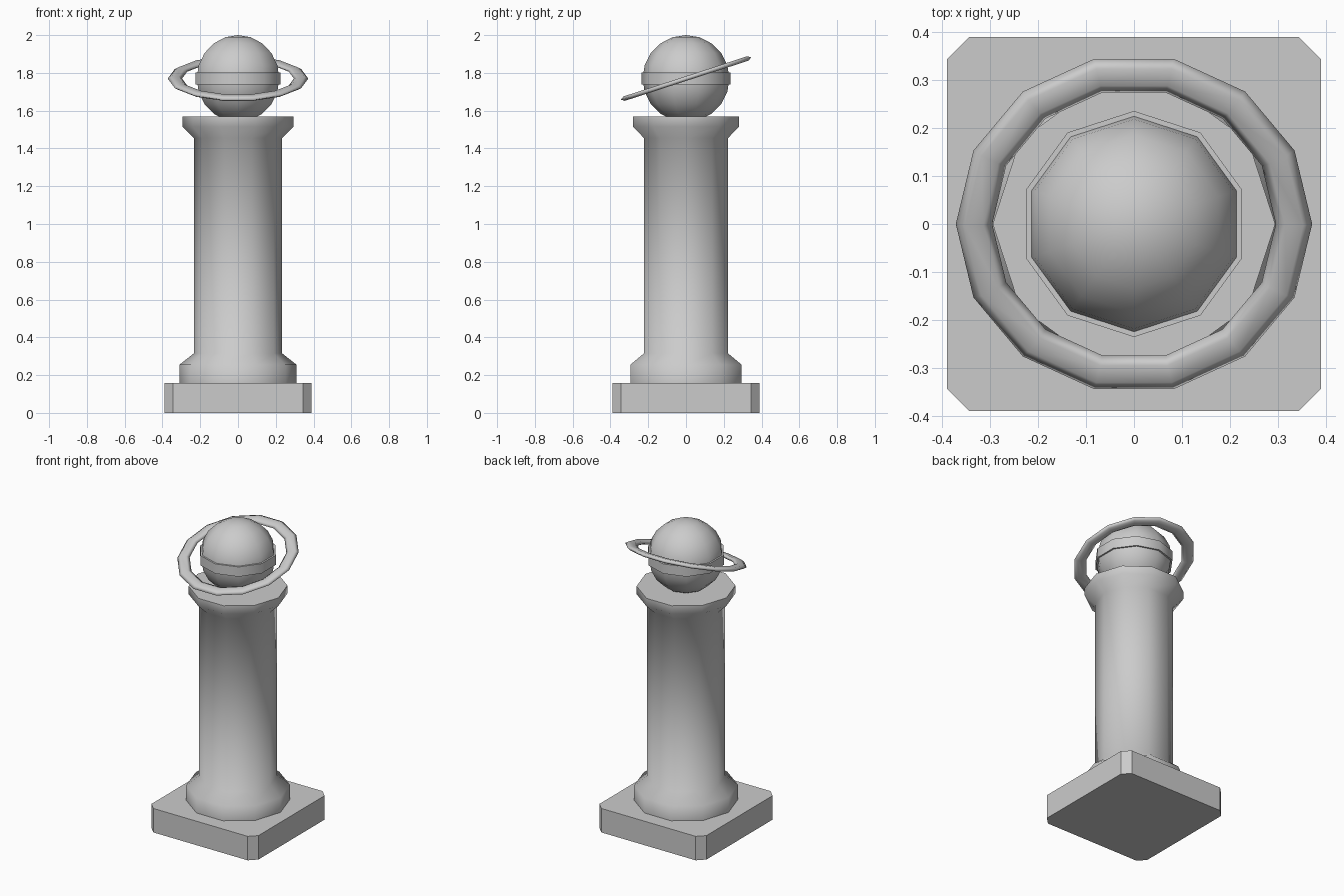
import bpy, bmesh, math
from mathutils import Matrix

if "Cube" in bpy.data.objects:
    bpy.data.objects.remove(bpy.data.objects["Cube"])

stone = bpy.data.materials.new("grey_stone")
stone.diffuse_color = (0.6, 0.6, 0.6, 1)
stone.use_nodes = True
stone.node_tree.nodes["Principled BSDF"].inputs["Base Color"].default_value = stone.diffuse_color


def finish(name, bm, smooth_angle=None):
    bmesh.ops.remove_doubles(bm, verts=bm.verts, dist=1e-5)
    bmesh.ops.recalc_face_normals(bm, faces=bm.faces)
    me = bpy.data.meshes.new(name)
    bm.to_mesh(me)
    bm.free()
    me.materials.append(stone)
    ob = bpy.data.objects.new(name, me)
    bpy.context.collection.objects.link(ob)
    if smooth_angle is not None:
        bpy.ops.object.select_all(action='DESELECT')
        bpy.context.view_layer.objects.active = ob
        ob.select_set(True)
        bpy.ops.object.shade_smooth_by_angle(angle=math.radians(smooth_angle))
    return ob


def lathe(profile, sides, offset=0.0, closed=False):
    """Revolve (radius, z) points around z; open profiles get end caps."""
    bm = bmesh.new()
    rings = []
    for r, z in profile:
        rings.append([bm.verts.new((r * math.cos(offset + i * math.tau / sides),
                                    r * math.sin(offset + i * math.tau / sides), z))
                      for i in range(sides)])
    pairs = list(zip(rings, rings[1:]))
    if closed:
        pairs.append((rings[-1], rings[0]))
    for a, b in pairs:
        for i in range(sides):
            j = (i + 1) % sides
            bm.faces.new((a[i], a[j], b[j], b[i]))
    if not closed:
        bm.faces.new(rings[0][::-1])
        bm.faces.new(rings[-1])
    return bm


# square plinth with cut corners
h, c = 0.39, 0.046
outline = [(h, c - h), (h, h - c), (h - c, h), (c - h, h),
           (-h, h - c), (-h, c - h), (c - h, -h), (h - c, -h)]
bm = bmesh.new()
low = [bm.verts.new((x, y, 0)) for x, y in outline]
top = [bm.verts.new((x, y, 0.158)) for x, y in outline]
bm.faces.new(low[::-1])
bm.faces.new(top)
for i in range(8):
    j = (i + 1) % 8
    bm.faces.new((low[i], low[j], top[j], top[i]))
finish("plinth", bm)

# column with flared foot and capital
column = [(0.31, 0.157), (0.31, 0.255), (0.234, 0.315),
          (0.234, 1.455), (0.295, 1.515), (0.295, 1.568)]
finish("column", lathe(column, 10), 80)

# globe
R, CZ = 0.23, 1.77
globe = [(R * math.sin(math.pi * k / 10), CZ - R * math.cos(math.pi * k / 10))
         for k in range(1, 10)]
bm = lathe(globe, 10, math.radians(18))
for f in [f for f in bm.faces if len(f.verts) == 10]:
    z = CZ + R if f.calc_center_median().z > CZ else CZ - R
    pole = bmesh.ops.poke(bm, faces=[f])["verts"][0]
    pole.co = (0, 0, z)
finish("globe", bm, 60)

# belt around the globe
belt = [(0.2, 1.738), (0.236, 1.738), (0.236, 1.802), (0.2, 1.802)]
finish("globe_belt", lathe(belt, 10, math.radians(18), closed=True), 50)

# tilted flattened ring
section = [(0.334 + 0.038 * math.cos(k * math.tau / 6),
            0.014 * math.sin(k * math.tau / 6)) for k in range(6)]
bm = lathe(section, 14, closed=True)
bm.transform(Matrix.Translation((0, 0, CZ)) @ Matrix.Rotation(math.radians(18), 4, 'X'))
finish("orbit_ring", bm, 180)
